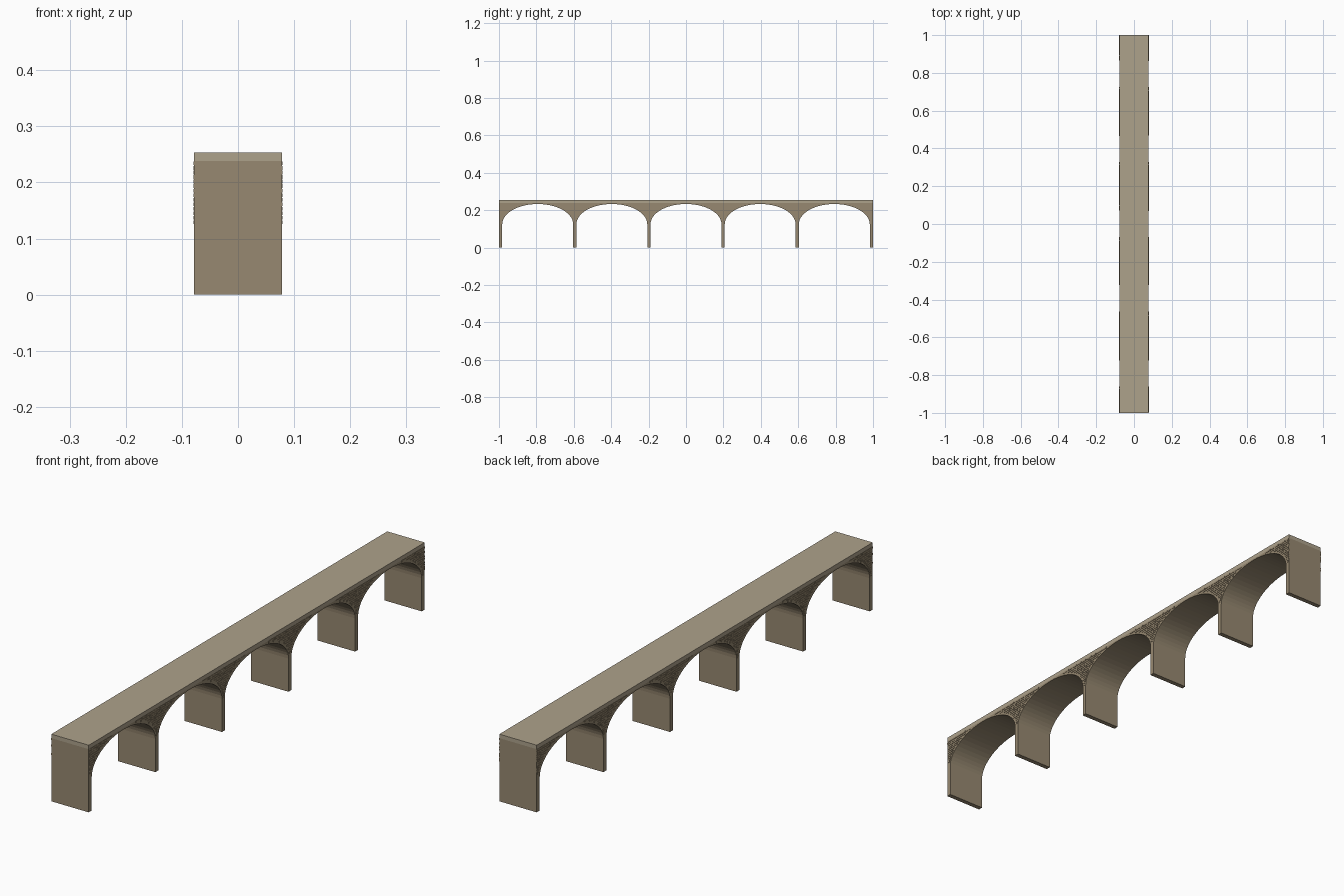
import bpy, bmesh, math, random

if "Cube" in bpy.data.objects:
    bpy.data.objects.remove(bpy.data.objects["Cube"])

random.seed(4)
HALF_W, TOP, DECK_Z = 0.078, 0.253, 0.238
PIER, SPRING, CROWN = 0.0175, 0.125, 0.233
PITCH = (2 - PIER) / 5
RX, RZ = (PITCH - PIER) / 2, CROWN - SPRING
SEG = 28


def material(name, rgb):
    m = bpy.data.materials.new(name)
    m.diffuse_color = (*rgb, 1)
    m.use_nodes = True
    m.node_tree.nodes["Principled BSDF"].inputs["Base Color"].default_value = m.diffuse_color
    return m


def add_object(name, bm, mat):
    bmesh.ops.recalc_face_normals(bm, faces=bm.faces)
    me = bpy.data.meshes.new(name)
    bm.to_mesh(me)
    bm.free()
    me.materials.append(mat)
    ob = bpy.data.objects.new(name, me)
    bpy.context.collection.objects.link(ob)
    return ob


def box(bm, x0, x1, y0, y1, z0, z1):
    r = bmesh.ops.create_cube(bm, size=1)
    for v in r["verts"]:
        v.co.x = x1 if v.co.x > 0 else x0
        v.co.y = y1 if v.co.y > 0 else y0
        v.co.z = z1 if v.co.z > 0 else z0


stone = material("stone", (0.31, 0.25, 0.165))
paving = material("paving", (0.42, 0.36, 0.26))

# Arcade: one side profile with five openings, extruded across the width
profile = [(-1, DECK_Z), (-1, 0)]
for i in range(5):
    c = (i - 2) * PITCH
    profile.append((c - RX, 0))
    for k in range(SEG + 1):
        a = math.pi * (1 - k / SEG)
        profile.append((c + RX * math.cos(a), SPRING + RZ * math.sin(a)))
    profile.append((c + RX, 0))
profile += [(1, 0), (1, DECK_Z)]
bm = bmesh.new()
face = bm.faces.new([bm.verts.new((-HALF_W, y, z)) for y, z in profile])
ext = bmesh.ops.extrude_face_region(bm, geom=[face], use_keep_orig=True)
for v in ext["geom"]:
    if isinstance(v, bmesh.types.BMVert):
        v.co.x = HALF_W
add_object("arcade", bm, stone)

# Deck slab
bm = bmesh.new()
box(bm, -HALF_W, HALF_W, -1, 1, DECK_Z, TOP)
add_object("deck", bm, paving)

# Thin stone courses on both faces, kept clear of the arch rings
ROWS, RING, GAP, PROUD = 14, 0.004, 0.0016, 0.0013
row_h = (DECK_Z - SPRING) / ROWS
bm = bmesh.new()
for side in (-1, 1):
    xs = sorted((side * (HALF_W - 0.002), side * (HALF_W + PROUD)))
    for row in range(ROWS):
        z0 = SPRING + row * row_h
        t = min((z0 - SPRING) / (RZ + RING), 1)
        half = PITCH / 2 - (RX + RING) * math.sqrt(1 - t * t)
        for p in range(6):
            c = (p - 2.5) * PITCH
            y, end = max(c - half, -1), min(c + half, 1)
            y += random.uniform(0, 0.006)
            while y < end - 0.006:
                stop = min(y + random.uniform(0.02, 0.04), end)
                if stop - y > 0.006:
                    box(bm, *xs, y, stop, z0 + GAP / 2, z0 + row_h - GAP / 2)
                y = stop + GAP
add_object("spandrel_stones", bm, stone)
